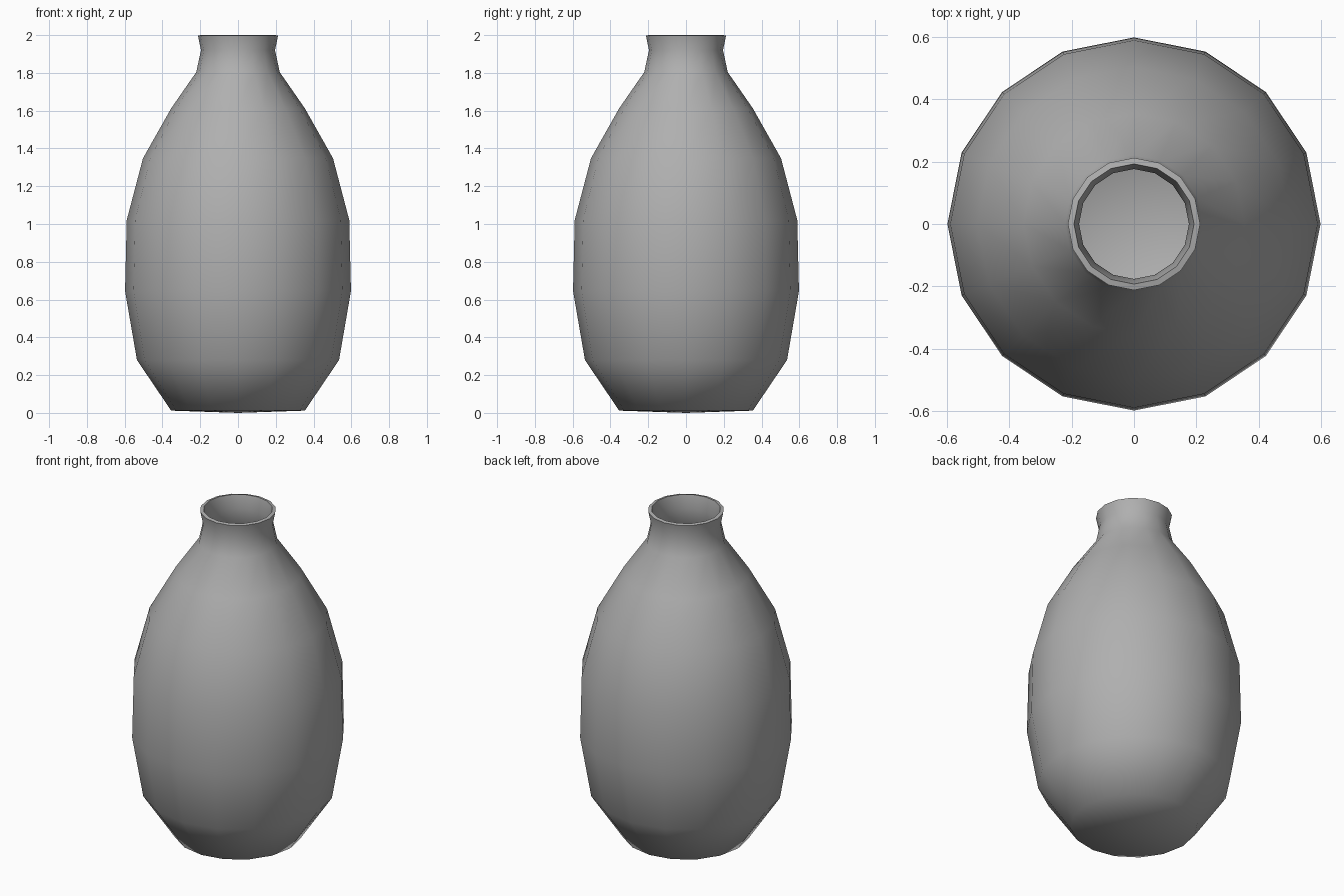
import bpy, bmesh
from math import cos, sin, pi, radians

if "Cube" in bpy.data.objects:
    bpy.data.objects.remove(bpy.data.objects["Cube"])

SIDES = 16
# Outer profile (radius, height), foot to lip
PROFILE = [(0.354, 0.012), (0.535, 0.28), (0.598, 0.645), (0.589, 1.021),
           (0.503, 1.348), (0.354, 1.612), (0.221, 1.804), (0.196, 1.92), (0.212, 1.997)]

bm = bmesh.new()
rings = [[bm.verts.new((r * cos(2 * pi * i / SIDES), r * sin(2 * pi * i / SIDES), z))
          for i in range(SIDES)] for r, z in PROFILE]

# Body wall
for a, b in zip(rings, rings[1:]):
    for i in range(SIDES):
        j = (i + 1) % SIDES
        bm.faces.new((a[i], a[j], b[j], b[i]))

# Slightly domed base
centre = bm.verts.new((0, 0, 0))
for i in range(SIDES):
    bm.faces.new((centre, rings[0][(i + 1) % SIDES], rings[0][i]))

mesh = bpy.data.meshes.new("vase")
bm.to_mesh(mesh)
bm.free()
vase = bpy.data.objects.new("vase", mesh)
bpy.context.collection.objects.link(vase)

# Dark grey clay
clay = bpy.data.materials.new("dark_grey_clay")
clay.diffuse_color = (0.43, 0.43, 0.43, 1)
clay.use_nodes = True
clay.node_tree.nodes["Principled BSDF"].inputs["Base Color"].default_value = clay.diffuse_color
mesh.materials.append(clay)

# Thin hollow wall with open mouth
wall = vase.modifiers.new("wall", 'SOLIDIFY')
wall.thickness = 0.02
wall.offset = -1
bpy.context.view_layer.objects.active = vase
vase.select_set(True)
bpy.ops.object.modifier_apply(modifier=wall.name)

# Smooth body, crisp lip
bpy.ops.object.shade_smooth_by_angle(angle=radians(75))
